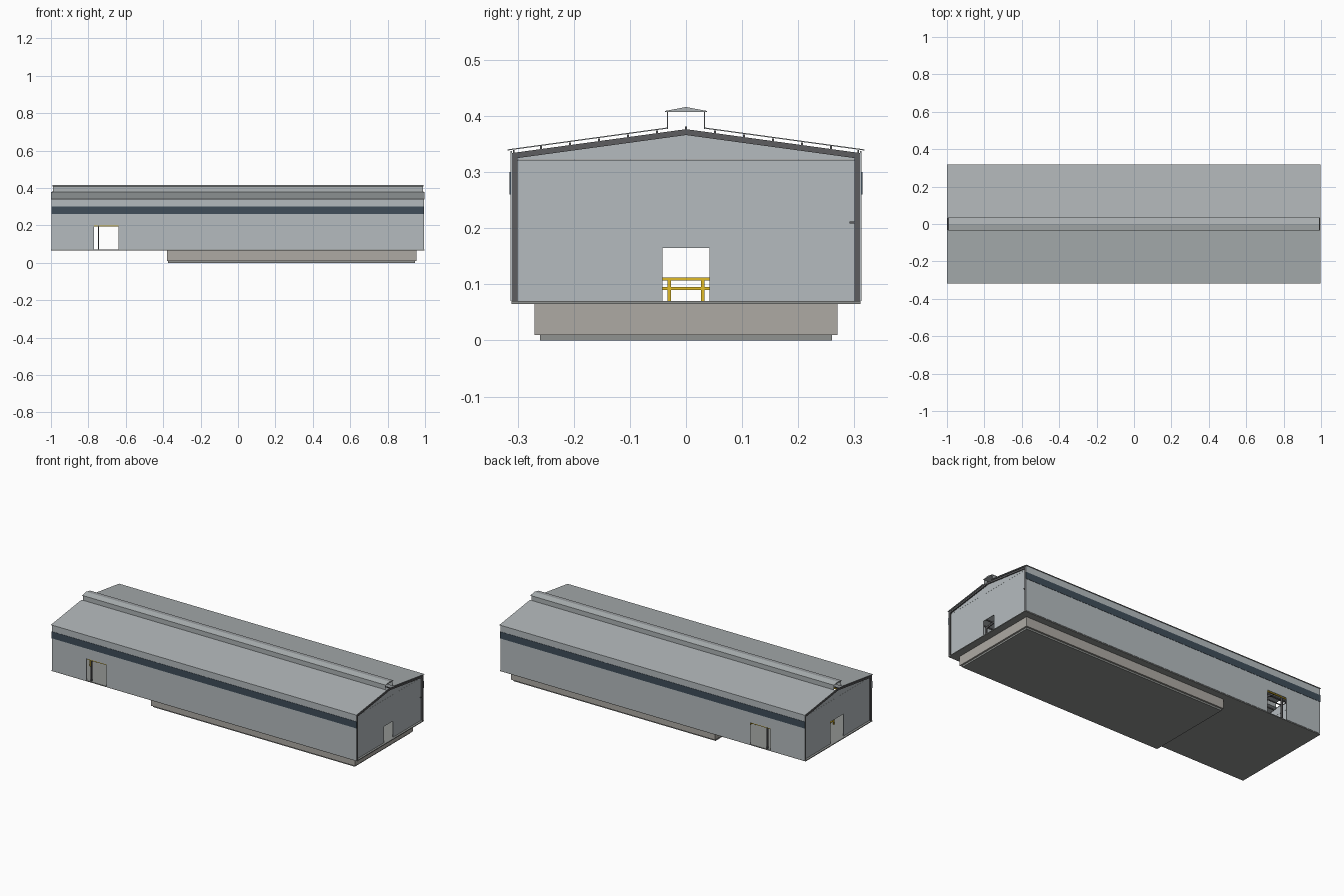
import bpy, bmesh

if "Cube" in bpy.data.objects:
    bpy.data.objects.remove(bpy.data.objects["Cube"])

def material(name, rgb):
    m = bpy.data.materials.new(name)
    m.diffuse_color = (*rgb, 1)
    m.use_nodes = True
    m.node_tree.nodes["Principled BSDF"].inputs["Base Color"].default_value = m.diffuse_color
    return m

WALL = material("wall_panel", (0.46, 0.50, 0.52))
ROOF = material("roof_sheet", (0.42, 0.45, 0.46))
BAND = material("dark_band", (0.05, 0.075, 0.10))
STEEL = material("dark_steel", (0.11, 0.11, 0.115))
CONCRETE = material("concrete", (0.42, 0.40, 0.37))
SLAB = material("slab", (0.28, 0.29, 0.28))
YELLOW = material("yellow_paint", (0.75, 0.50, 0.02))

def finish(name, bm, mat):
    bmesh.ops.recalc_face_normals(bm, faces=bm.faces)
    me = bpy.data.meshes.new(name)
    bm.to_mesh(me)
    bm.free()
    me.materials.append(mat)
    ob = bpy.data.objects.new(name, me)
    bpy.context.collection.objects.link(ob)
    return ob

def add_box(bm, x, y, z):
    """Box given by (min, max) on each axis."""
    vs = bmesh.ops.create_cube(bm, size=1)["verts"]
    for v in vs:
        for i, (a, b) in enumerate((x, y, z)):
            v.co[i] = a if v.co[i] < 0 else b

def add_prism(bm, outline, x0, x1):
    """Closed (y, z) outline extruded along x."""
    face = bm.faces.new([bm.verts.new((x0, y, z)) for y, z in outline])
    ext = bmesh.ops.extrude_face_region(bm, geom=[face])["geom"]
    for v in ext:
        if isinstance(v, bmesh.types.BMVert):
            v.co.x = x1

def boxes(name, items, mat):
    bm = bmesh.new()
    for it in items:
        add_box(bm, *it)
    return finish(name, bm, mat)

def mirrored(half):
    """Complete a half profile across y = 0."""
    return half + [(-y, z) for y, z in reversed(half) if y > 0]

FLOOR = 0.07
SLOPE = 0.137
DOOR_X, DOOR_TOP = (-0.77, -0.64), 0.20
FRAMES = [-0.993 + 0.124 * i for i in range(17)]

# Basement and floor slabs
boxes("basement_footing", [((-0.375, 0.945), (-0.26, 0.26), (0, 0.01))], SLAB)
boxes("basement_block", [((-0.38, 0.955), (-0.27, 0.27), (0.01, 0.066))], CONCRETE)
boxes("floor_slab", [((-1, 0.997), (-0.311, 0.311), (0.065, FLOOR))], SLAB)

# Long side walls with a door opening, dark band and yellow door head
for side, s in (("front", -1), ("back", 1)):
    def span(a, b):
        return tuple(sorted((s * a, s * b)))
    y = span(0.31, 0.313)
    boxes(side + "_wall", [
        ((-0.997, DOOR_X[0]), y, (FLOOR, 0.338)),
        ((DOOR_X[1], 0.994), y, (FLOOR, 0.338)),
        ((DOOR_X[0], DOOR_X[1]), y, (DOOR_TOP, 0.338))], WALL)
    boxes(side + "_band", [((-0.998, 0.995), span(0.312, 0.3145), (0.26, 0.30))], BAND)
    boxes(side + "_door_head", [(DOOR_X, span(0.304, 0.3095), (0.194, 0.2))], YELLOW)

# End walls with door openings, and gable panels above them
for side, x, half, top in (("left", (-0.987, -0.984), 0.062, 0.20),
                           ("right", (0.982, 0.985), 0.042, 0.165)):
    boxes(side + "_end_wall", [
        (x, (-0.302, -half), (FLOOR, 0.322)),
        (x, (half, 0.302), (FLOOR, 0.322)),
        (x, (-half, half), (top, 0.322))], WALL)
    bm = bmesh.new()
    add_prism(bm, [(-0.302, 0.3225), (0.302, 0.3225), (0.302, 0.327), (0, 0.368), (-0.302, 0.327)], *x)
    finish(side + "_gable", bm, WALL)

# Portal frames: columns and sloping rafters
outer = [(0.31, FLOOR), (0.31, 0.334), (0, 0.3765)]
inner = [(0, 0.366), (0.30, 0.325), (0.30, FLOOR)]
portal = outer + [(-y, z) for y, z in reversed(outer[:2])] \
    + [(-y, z) for y, z in reversed(inner[1:])] + inner
bm = bmesh.new()
for x in FRAMES:
    add_prism(bm, portal, x - 0.003, x + 0.003)
finish("portal_frames", bm, STEEL)

# Purlins between rafters and roof
bm = bmesh.new()
for i in range(-6, 7):
    yc = 0.0517 * i * (0.99 if abs(i) == 6 else 1)
    z = 0.3765 - SLOPE * abs(yc)
    add_box(bm, (-0.995, 0.993), (yc - 0.0015, yc + 0.0015), (z - 0.001, z + 0.005))
finish("purlins", bm, STEEL)

# Roof sheets, one per slope
for side, s in (("front", -1), ("back", 1)):
    bm = bmesh.new()
    add_prism(bm, [(s * 0.318, 0.3385), (s * 0.318, 0.3405), (s * 0.033, 0.3795), (s * 0.033, 0.3775)],
              -1, 0.997)
    finish(side + "_roof", bm, ROOF)

# Open-ended ridge vent: two walls and a low cap
boxes("vent_walls", [((-0.99, 0.988), (s * 0.033 - 0.0007, s * 0.033 + 0.0007), (0.377, 0.409))
                     for s in (-1, 1)], ROOF)
bm = bmesh.new()
add_prism(bm, mirrored([(0.037, 0.4075), (0.037, 0.409), (0, 0.416)]), -0.993, 0.991)
finish("vent_cap", bm, ROOF)

# Small bracket on the right end, and guard rails inside beside the doors
boxes("end_bracket", [((0.985, 0.992), (0.291, 0.301), (0.208, 0.212))], STEEL)
rails = []
for x in (-0.86, -0.52):
    rails += [((x - 0.003, x + 0.003), (-0.15, 0.15), (z, z + 0.005)) for z in (0.09, 0.107)]
    rails += [((x - 0.002, x + 0.002), (y - 0.003, y + 0.003), (FLOOR, 0.11))
              for y in (-0.15, -0.09, -0.03, 0.03, 0.09, 0.15)]
boxes("guard_rails", rails, YELLOW)
